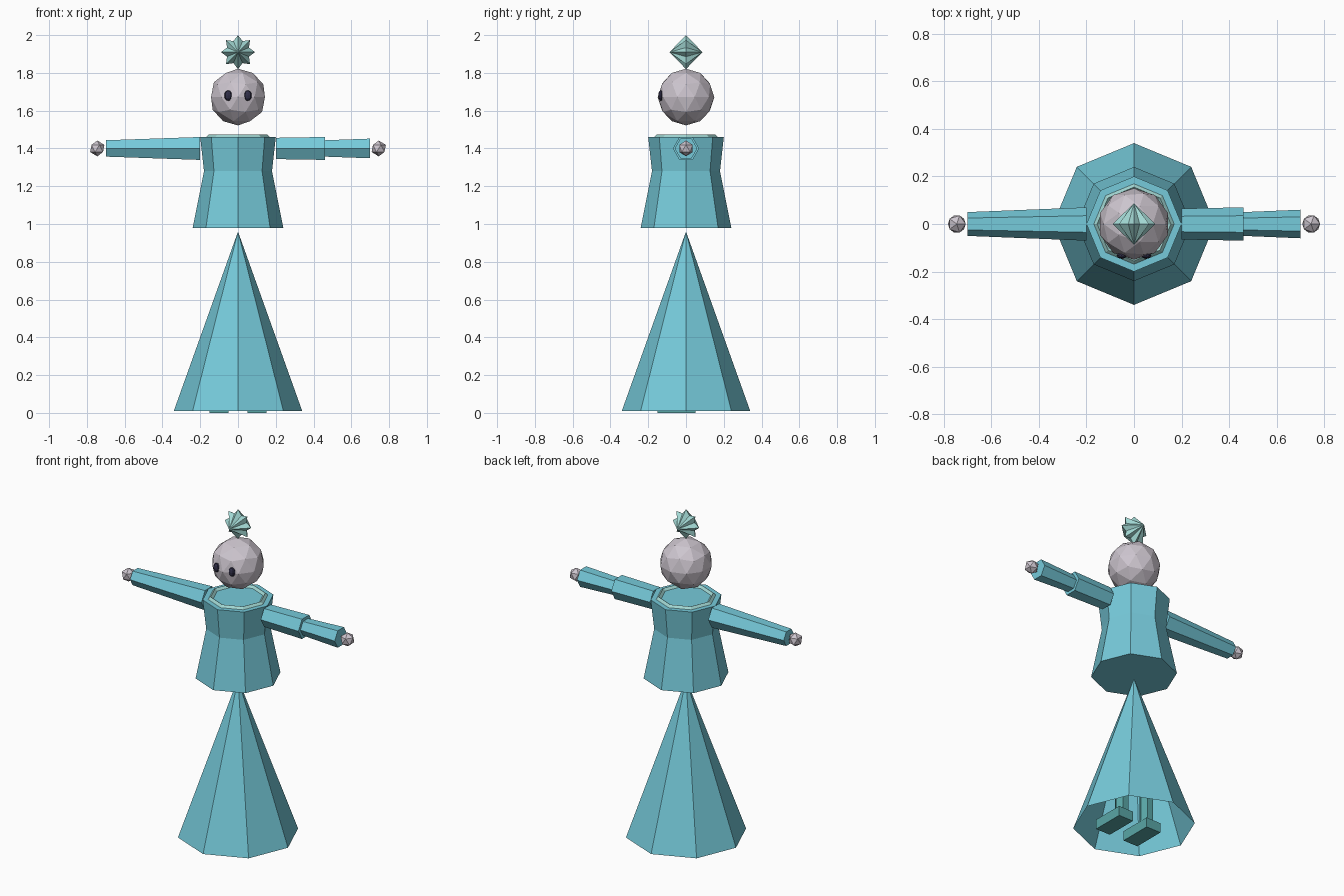
import bpy, bmesh, math
from mathutils import Matrix, Vector

if "Cube" in bpy.data.objects:
    bpy.data.objects.remove(bpy.data.objects["Cube"])


def colour(name, r, g, b):
    m = bpy.data.materials.new(name)
    m.diffuse_color = (r, g, b, 1)
    m.use_nodes = True
    m.node_tree.nodes["Principled BSDF"].inputs["Base Color"].default_value = m.diffuse_color
    return m


TEAL = colour("teal cloth", 0.18, 0.59, 0.70)
MINT = colour("pale mint", 0.36, 0.68, 0.65)
DARK = colour("deep teal", 0.10, 0.38, 0.38)
SKIN = colour("pale lilac skin", 0.61, 0.56, 0.62)
EYE = colour("dark eye", 0.03, 0.028, 0.065)


def finish(bm, name, mat, normals=True):
    if normals:
        bmesh.ops.recalc_face_normals(bm, faces=bm.faces)
    me = bpy.data.meshes.new(name)
    bm.to_mesh(me)
    bm.free()
    me.materials.append(mat)
    ob = bpy.data.objects.new(name, me)
    bpy.context.collection.objects.link(ob)
    return ob


def prism(name, mat, rings, sides, matrix=Matrix(), start_cap=True, end_cap=True):
    """Faceted tube through (height, radius) rings; radius 0 makes a tip."""
    bm = bmesh.new()
    loops = []
    for h, r in rings:
        n = 1 if r == 0 else sides
        loops.append([bm.verts.new(matrix @ Vector((
            r * math.cos(2 * math.pi * i / sides),
            r * math.sin(2 * math.pi * i / sides), h))) for i in range(n)])
    for a, b in zip(loops, loops[1:]):
        for i in range(sides):
            j = (i + 1) % sides
            if len(b) == 1:
                bm.faces.new((a[i], a[j], b[0]))
            else:
                bm.faces.new((a[i], a[j], b[j], b[i]))
    if start_cap and len(loops[0]) > 2:
        bm.faces.new(loops[0][::-1])
    if end_cap and len(loops[-1]) > 2:
        bm.faces.new(loops[-1])
    return finish(bm, name, mat)


def ball(name, mat, centre, radius, subdivisions):
    bm = bmesh.new()
    bmesh.ops.create_icosphere(bm, subdivisions=subdivisions, radius=radius,
                               matrix=Matrix.Translation(centre))
    return finish(bm, name, mat)


def box(name, mat, centre, size):
    bm = bmesh.new()
    bmesh.ops.create_cube(bm, size=1, matrix=Matrix.Translation(centre)
                          @ Matrix.Diagonal((*size, 1)))
    return finish(bm, name, mat)


# Skirt (open underneath) and torso
prism("skirt", TEAL, [(0.01, 0.34), (0.96, 0)], 8, start_cap=False)
prism("torso", TEAL, [(0.98, 0.24), (1.28, 0.18), (1.46, 0.20)], 8)

# Collar: thin faceted ring on the shoulders
bm = bmesh.new()
R, t = 0.155, 0.014
grid = [[bm.verts.new(((R + dr) * math.cos(a), (R + dr) * math.sin(a), 1.46 + dz))
         for dr, dz in ((t, 0), (0, t), (-t, 0), (0, -t))]
        for a in (i * math.pi / 4 for i in range(8))]
for i in range(8):
    for k in range(4):
        a, b, l = grid[i], grid[(i + 1) % 8], (k + 1) % 4
        bm.faces.new((a[k], b[k], b[l], a[l]))
finish(bm, "collar", MINT)

# Arms: hexagonal sleeves with a corner facing front and back
def sleeve(name, side, x0, r0, x1, r1):
    m = (Matrix.Translation((0, 0, 1.4)) @ Matrix.Rotation(side * math.pi / 2, 4, 'Y')
         @ Matrix.Rotation(math.pi / 2, 4, 'Z'))
    prism(name, TEAL, [(x0, r0), (x1, r1)], 6, m)


sleeve("long_sleeve", -1, 0.20, 0.07, 0.70, 0.05)
sleeve("upper_sleeve", 1, 0.20, 0.065, 0.46, 0.07)
sleeve("lower_sleeve", 1, 0.46, 0.05, 0.70, 0.06)

# Head
ball("head", SKIN, (0, 0, 1.672), 0.15, 2)

for s, tag in ((-1, "left"), (1, "right")):
    # Hands, eyes, legs and feet
    ball(tag + "_hand", SKIN, (s * 0.745, 0, 1.4), 0.042, 1)
    bm = bmesh.new()
    bmesh.ops.create_uvsphere(
        bm, u_segments=8, v_segments=6, radius=1,
        matrix=Matrix.Translation((s * 0.052, -0.133, 1.68))
        @ Matrix.Diagonal((0.021, 0.014, 0.028, 1)))
    finish(bm, tag + "_eye", EYE)
    prism(tag + "_leg", DARK, [(0.05, 0.04), (0.45, 0.04)], 6,
          Matrix.Translation((s * 0.09, 0, 0)))
    box(tag + "_foot", DARK, (s * 0.10, -0.05, 0.03), (0.10, 0.20, 0.06))

# Topknot: eight-pointed star with an apex in front and behind
bm = bmesh.new()
rim = []
for i in range(16):
    a, r = i * math.pi / 8, (0.09, 0.063)[i % 2]
    rim.append(bm.verts.new((r * math.cos(a), 0, 1.91 + r * math.sin(a))))
for y in (-0.087, 0.087):
    apex = bm.verts.new((0, y, 1.91))
    for i in range(16):
        bm.faces.new((rim[i], rim[(i + 1) % 16], apex))
finish(bm, "topknot", MINT)
